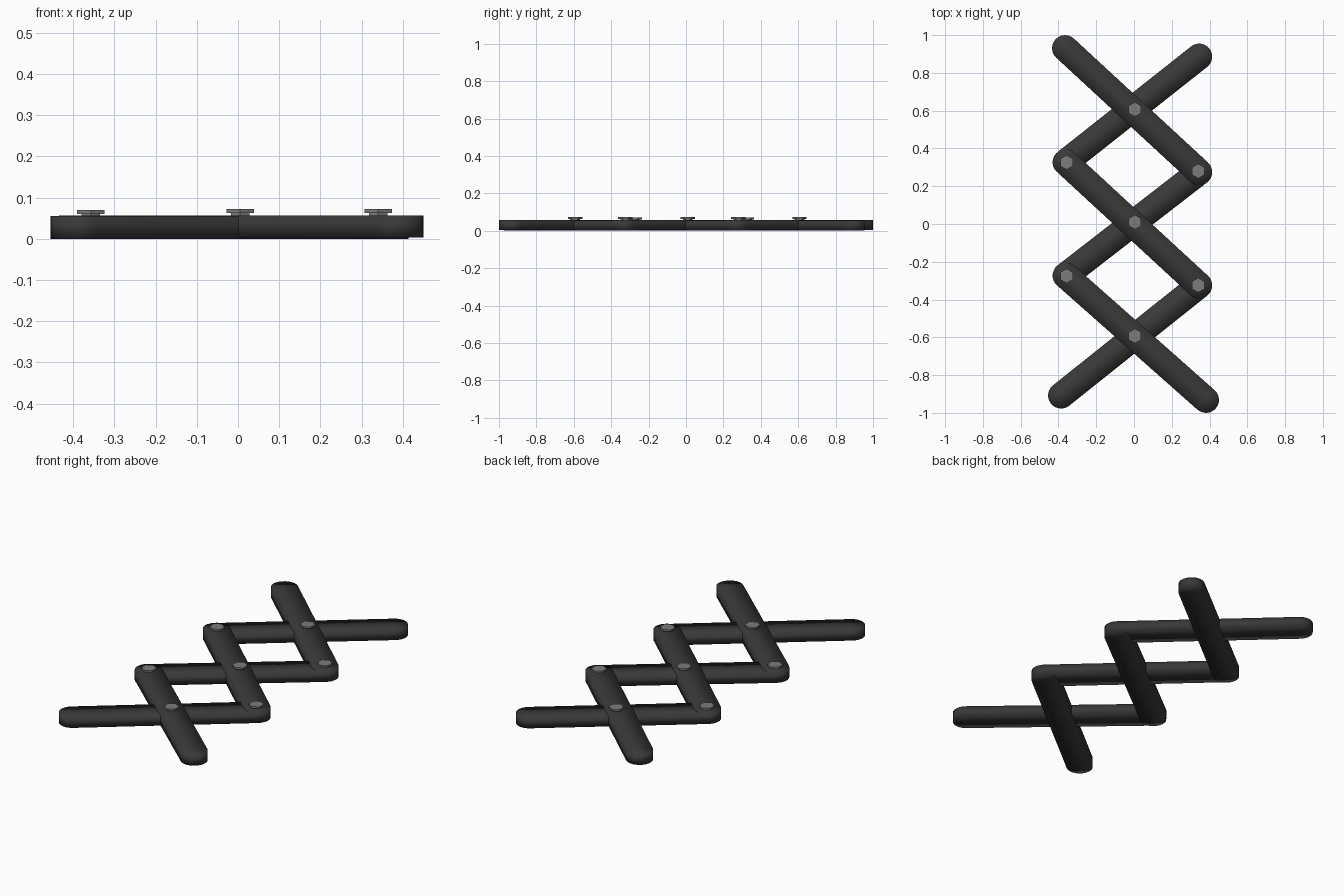
import bpy, bmesh
from math import pi, cos, sin, atan2
from mathutils import Vector

if "Cube" in bpy.data.objects:
    bpy.data.objects.remove(bpy.data.objects["Cube"])


def material(name, v):
    m = bpy.data.materials.new(name)
    m.diffuse_color = (v, v, v, 1)
    m.use_nodes = True
    m.node_tree.nodes["Principled BSDF"].inputs["Base Color"].default_value = m.diffuse_color
    return m


dark = material("dark_metal", 0.04)
steel = material("bolt_steel", 0.2)


def prism(bm, ring, z0, z1):
    low = [bm.verts.new((p[0], p[1], z0)) for p in ring]
    top = [bm.verts.new((p[0], p[1], z1)) for p in ring]
    n = len(ring)
    for i in range(n):
        j = (i + 1) % n
        bm.faces.new((low[i], low[j], top[j], top[i]))
    return low, top


def finish(bm, name, mat, smooth):
    bmesh.ops.recalc_face_normals(bm, faces=bm.faces)
    me = bpy.data.meshes.new(name)
    bm.to_mesh(me)
    bm.free()
    for p in me.polygons:
        p.use_smooth = smooth
    me.materials.append(mat)
    ob = bpy.data.objects.new(name, me)
    bpy.context.collection.objects.link(ob)


# Round-ended flat bar; caps are strips of quads across the width
def bar(name, a, b, z0, z1, r=0.069, seg=12):
    a, b = Vector(a), Vector(b)
    ang = atan2(b.y - a.y, b.x - a.x)
    ring = []
    for c, start in ((b, ang - pi / 2), (a, ang + pi / 2)):
        for i in range(seg + 1):
            t = start + pi * i / seg
            ring.append((c.x + r * cos(t), c.y + r * sin(t)))
    bm = bmesh.new()
    for cap in prism(bm, ring, z0, z1):
        n = len(cap)
        h = seg // 2
        order = [cap[(h + k) % n] for k in range(n)]   # starts at the tip of b
        for i in range(n // 2):
            q = [order[i], order[i + 1], order[n - i - 1], order[(n - i) % n]]
            q = list(dict.fromkeys(q))
            if len(q) > 2:
                bm.faces.new(q)
    finish(bm, name, dark, True)


# Hexagonal bolt: wide head on a narrower shank
def bolt(name, x, y, top):
    bm = bmesh.new()
    for r, z0, z1 in ((0.0385, top - 0.01, top), (0.026, 0.02, top - 0.009)):
        ring = [(x + r * cos(pi / 2 + i * pi / 3), y + r * sin(pi / 2 + i * pi / 3))
                for i in range(6)]
        for cap in prism(bm, ring, z0, z1):
            bm.faces.new(cap)
    finish(bm, name, steel, False)


L, R = -0.362, 0.345
upper = [((L - 0.003, 0.931), (R, 0.275)),
         ((L, 0.327), (R, -0.325)),
         ((L, -0.273), (0.381, -0.931))]
lower = [((L, 0.327), (R, 0.886)),
         ((L, -0.273), (R, 0.275)),
         ((-0.386, -0.908), (R, -0.325))]
for i, (a, b) in enumerate(upper):
    bar(f"upper_bar_{i + 1}", a, b, 0.003, 0.057)
for i, (a, b) in enumerate(lower):
    bar(f"lower_bar_{i + 1}", a, b, 0.0, 0.0555)

# Pivot bolts in three columns
columns = {"centre": (0.005, 0.073, (0.607, 0.01, -0.593)),
           "left": (-0.357, 0.07, (0.326, -0.275)),
           "right": (0.34, 0.0725, (0.28, -0.324))}
for side, (x, top, ys) in columns.items():
    for i, y in enumerate(ys):
        bolt(f"{side}_bolt_{i + 1}", x, y, top)
